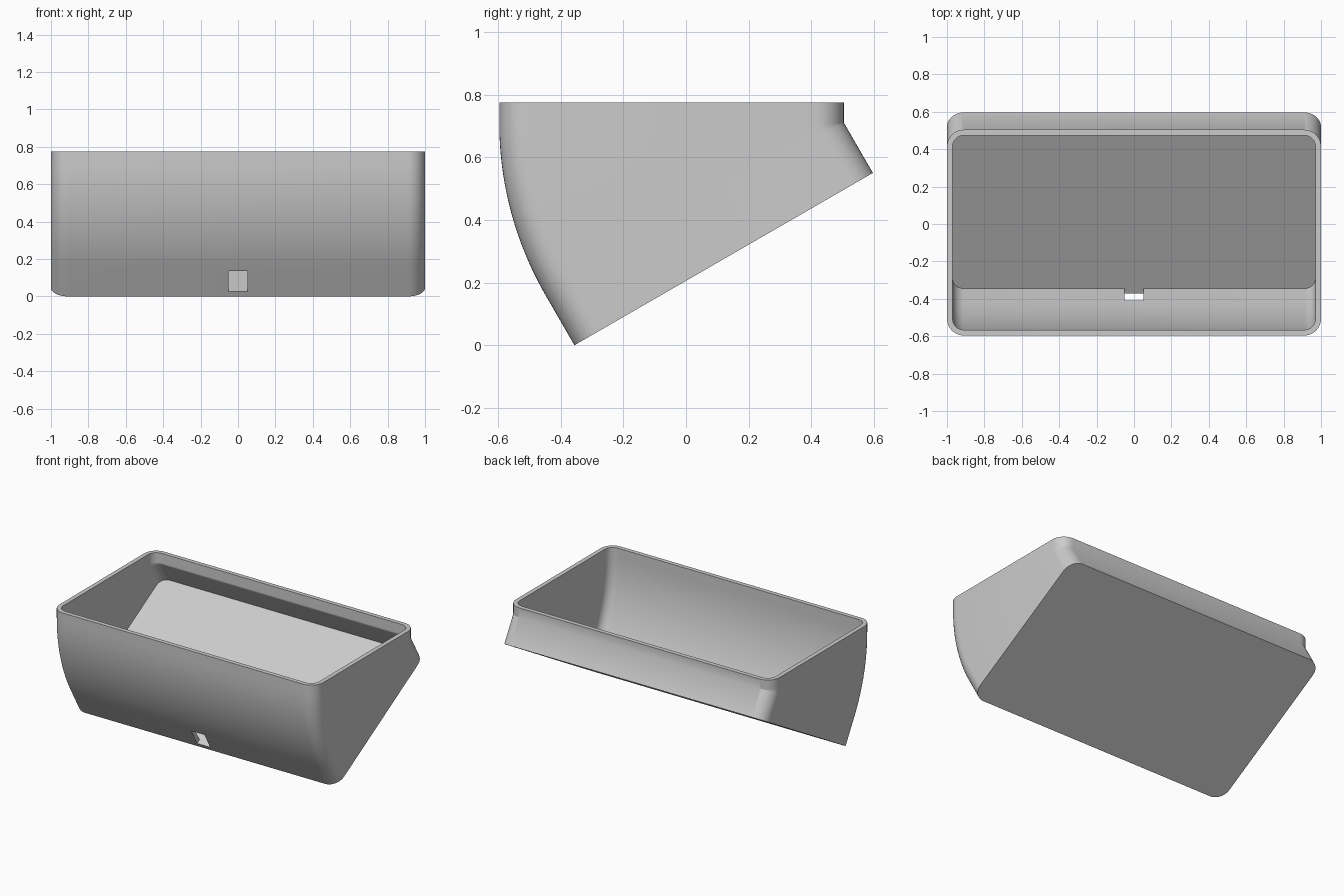
import bpy, bmesh, math
from mathutils import Vector, Matrix

if "Cube" in bpy.data.objects:
    bpy.data.objects.remove(bpy.data.objects["Cube"])

TILT = math.radians(30)
DEPTH, HALF_W = 1.1, 1.0
WALL, FLOOR = 0.03, 0.03
RIM, FOOT = 0.065, 0.185           # straight parts above and below the bend
PIVOT = Vector((0, 0.504, DEPTH * 0.5 + FOOT * math.cos(TILT)))
STEPS, CORNER = 24, 10

grey = bpy.data.materials.new("plain grey")
grey.diffuse_color = (0.6, 0.6, 0.6, 1)
grey.use_nodes = True
grey.node_tree.nodes["Principled BSDF"].inputs["Base Color"].default_value = grey.diffuse_color


def section(inset, radius):
    """Rounded rectangle with the hinge line at local y = 0."""
    r, pts = radius - inset, []
    x, y0, y1 = HALF_W - radius, -DEPTH + radius, -radius
    for i, (cx, cy) in enumerate([(x, y1), (-x, y1), (-x, y0), (x, y0)]):
        for k in range(CORNER + 1):
            a = math.pi / 2 * (i + k / CORNER)
            pts.append(Vector((cx + r * math.cos(a), cy + r * math.sin(a), 0)))
    return pts


def place(angle, drop):
    return Matrix.Translation(PIVOT) @ Matrix.Rotation(angle, 4, 'X') @ Matrix.Translation((0, 0, drop))


def sweep(bm, inset, foot):
    """Section goes straight down, swings round the hinge, then straight on."""
    frames = [place(0, RIM)]
    frames += [place(TILT * i / STEPS, 0) for i in range(STEPS + 1)]
    frames.append(place(TILT, -foot))
    pts = section(inset, 0.09)
    rings = [[bm.verts.new(m @ p) for p in pts] for m in frames]
    for a, b in zip(rings, rings[1:]):
        bridge(bm, a, b)
    bm.faces.new(rings[-1])
    return rings[0]


def bridge(bm, a, b):
    n = len(a)
    for i in range(n):
        j = (i + 1) % n
        bm.faces.new((a[i], a[j], b[j], b[i]))


# Case shell: outer skin, inner skin and flat rim
bm = bmesh.new()
outer = sweep(bm, 0, FOOT)
inner = sweep(bm, WALL, FOOT - FLOOR)
bridge(bm, outer, inner)
bmesh.ops.remove_doubles(bm, verts=bm.verts, dist=1e-5)
bmesh.ops.recalc_face_normals(bm, faces=bm.faces)
mesh = bpy.data.meshes.new("tilted_case")
bm.to_mesh(mesh)
bm.free()
case = bpy.data.objects.new("tilted_case", mesh)
bpy.context.collection.objects.link(case)
mesh.materials.append(grey)

# Cable hole through the lower front wall, level with the floor
bm = bmesh.new()
bmesh.ops.create_cube(bm, size=1)
low, high = FLOOR, 0.157
bmesh.ops.scale(bm, vec=(0.1, 0.07, high - low), verts=bm.verts)
bmesh.ops.translate(bm, vec=(0, -DEPTH + WALL / 2, (low + high) / 2), verts=bm.verts)
bm.transform(place(TILT, -FOOT))
cut_mesh = bpy.data.meshes.new("cable_hole_cutter")
bm.to_mesh(cut_mesh)
bm.free()
cut_mesh.materials.append(grey)
cutter = bpy.data.objects.new("cable_hole_cutter", cut_mesh)
bpy.context.collection.objects.link(cutter)
cutter.hide_render = True

mod = case.modifiers.new("cable_hole", 'BOOLEAN')
mod.operation, mod.solver, mod.object = 'DIFFERENCE', 'EXACT', cutter
bpy.context.view_layer.objects.active = case
case.select_set(True)
bpy.ops.object.modifier_apply(modifier=mod.name)
bpy.data.objects.remove(cutter)
bpy.ops.object.shade_smooth_by_angle(angle=math.radians(25))
